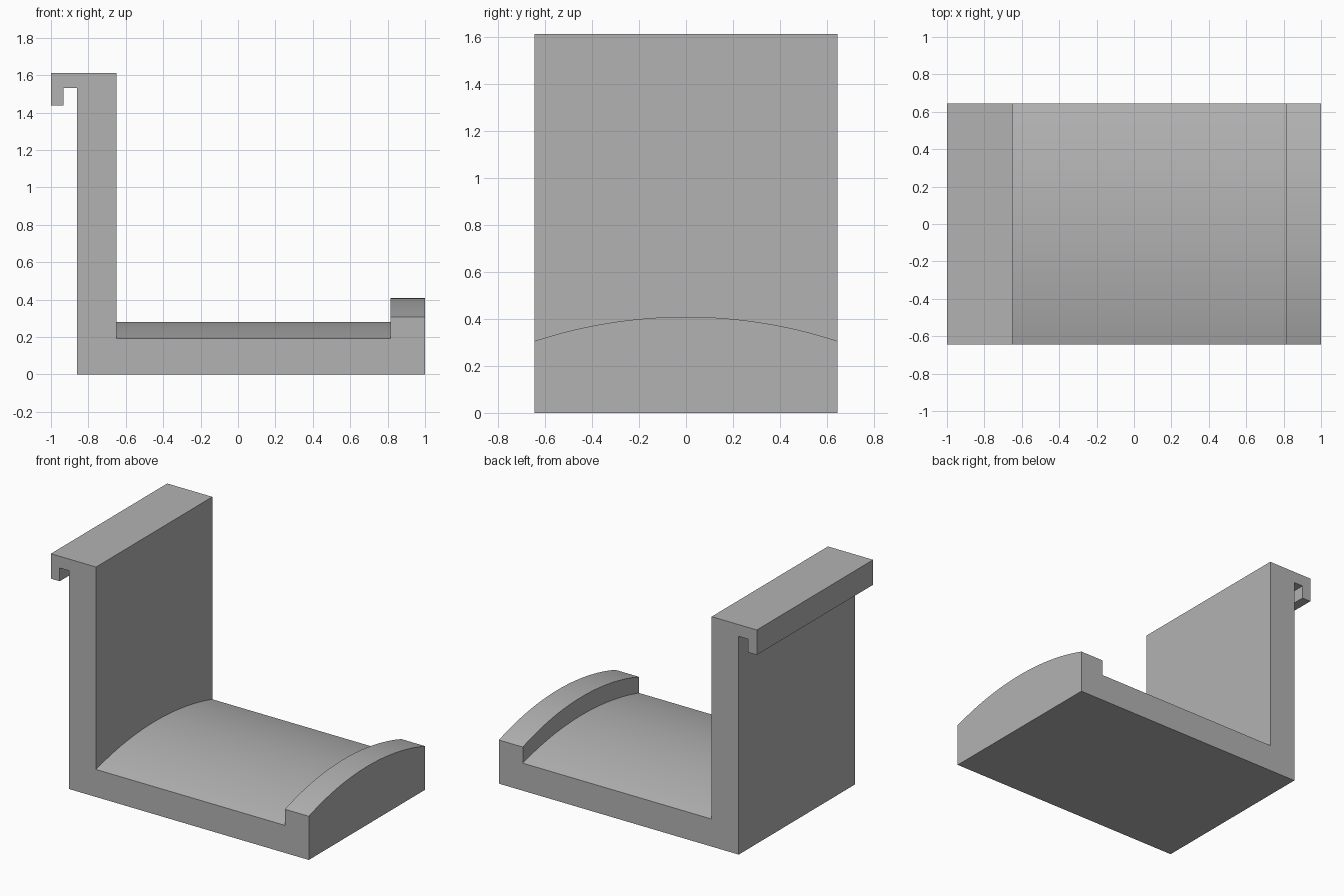
import bpy
import bmesh
import math

cube = bpy.data.objects.get("Cube")
if cube:
    bpy.data.objects.remove(cube, do_unlink=True)

HALF_DEPTH = 0.644
SECTIONS = 32


def arc_height(y, edge, crown):
    """Height at y of a circular arc rising from edge to crown."""
    rise = crown - edge
    radius = (HALF_DEPTH ** 2 + rise ** 2) / (2 * rise)
    return crown - radius + math.sqrt(radius ** 2 - y ** 2)


def bracket_profile(y):
    """Side outline: foot, raised lip, curved seat, back wall and hook."""
    seat = arc_height(y, 0.193, 0.281)
    lip = arc_height(y, 0.306, 0.409)
    return [(-0.86, 0), (1, 0), (1, lip), (0.815, lip),
            (0.815, seat), (-0.65, seat), (-0.65, 1.612), (-1, 1.612),
            (-1, 1.437), (-0.932, 1.437), (-0.932, 1.53), (-0.86, 1.53)]


# Loft the outline from front to back
bm = bmesh.new()
rings = []
for i in range(SECTIONS + 1):
    y = HALF_DEPTH * (2 * i / SECTIONS - 1)
    rings.append([bm.verts.new((x, y, z)) for x, z in bracket_profile(y)])
for a, b in zip(rings, rings[1:]):
    for k in range(len(a)):
        n = (k + 1) % len(a)
        bm.faces.new((a[k], a[n], b[n], b[k]))
bm.faces.new(rings[0])
bm.faces.new(rings[-1])

# Merge the flat strips, keeping the curved ones
bmesh.ops.dissolve_limit(bm, angle_limit=math.radians(0.1),
                         verts=bm.verts, edges=bm.edges)
bmesh.ops.recalc_face_normals(bm, faces=bm.faces)
mesh = bpy.data.meshes.new("hook_bracket")
bm.to_mesh(mesh)
bm.free()

bracket = bpy.data.objects.new("hook_bracket", mesh)
bpy.context.collection.objects.link(bracket)

# Plain grey material
grey = bpy.data.materials.new("plain_grey")
grey.use_nodes = True
colour = (0.45, 0.45, 0.45, 1)
grey.diffuse_color = colour
grey.node_tree.nodes["Principled BSDF"].inputs["Base Color"].default_value = colour
mesh.materials.append(grey)

# Smooth the arcs, keep the corners sharp
bpy.ops.object.select_all(action='DESELECT')
bracket.select_set(True)
bpy.context.view_layer.objects.active = bracket
bpy.ops.object.shade_smooth_by_angle(angle=math.radians(30))
